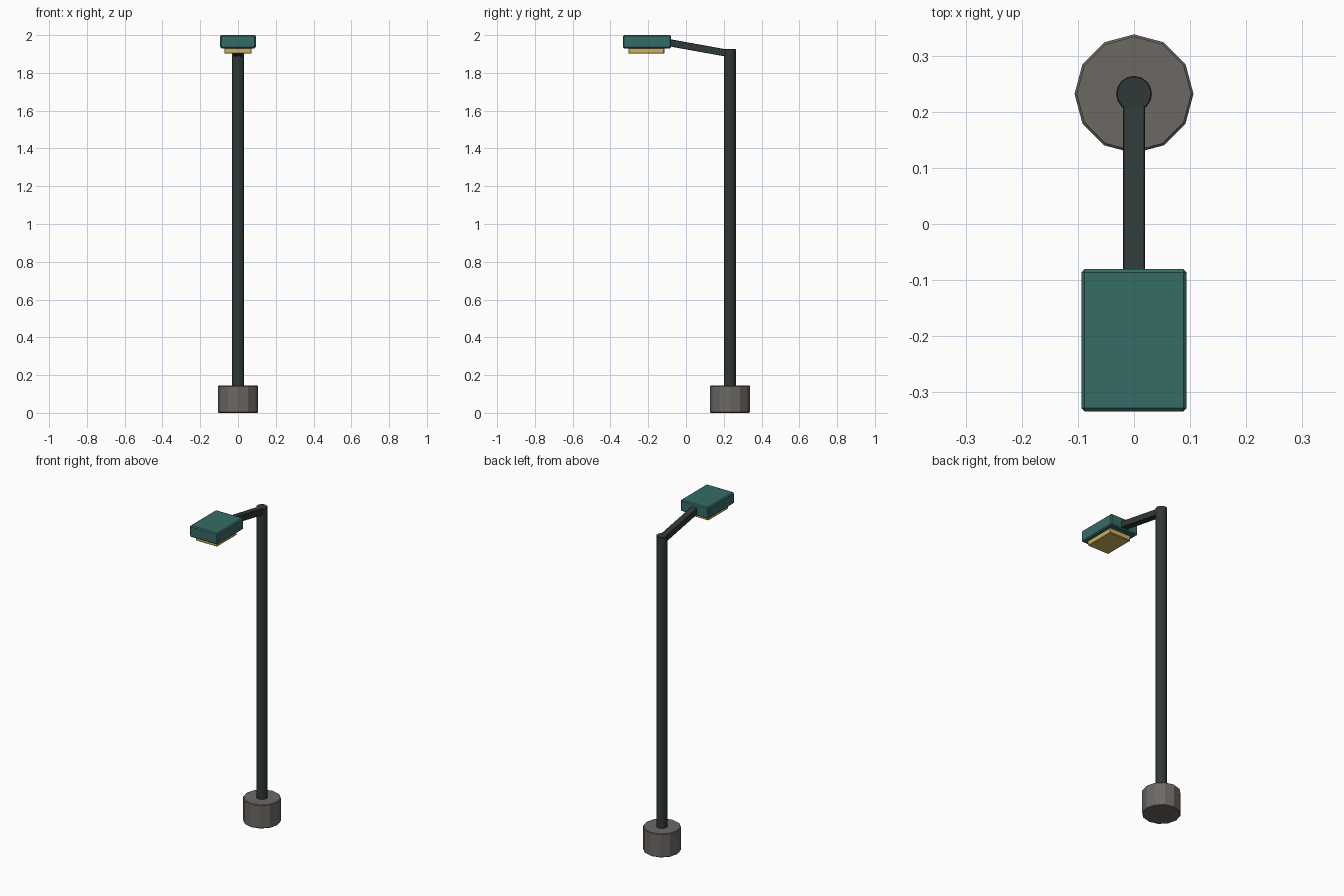
import bpy
import math
from mathutils import Vector

cube = bpy.data.objects.get("Cube")
if cube:
    bpy.data.objects.remove(cube, do_unlink=True)


def material(name, color):
    mat = bpy.data.materials.new(name)
    mat.use_nodes = True
    mat.diffuse_color = (*color, 1)
    mat.node_tree.nodes["Principled BSDF"].inputs["Base Color"].default_value = (*color, 1)
    return mat


concrete = material("concrete grey", (0.15, 0.138, 0.127))
iron = material("dark iron", (0.028, 0.041, 0.038))
teal = material("teal paint", (0.037, 0.15, 0.133))
amber = material("amber lens", (0.62, 0.44, 0.115))


def finish(name, mat, bevel):
    obj = bpy.context.object
    obj.name = name
    obj.data.materials.append(mat)
    mod = obj.modifiers.new("soft edges", 'BEVEL')
    mod.width = bevel
    mod.segments = 1
    mod.limit_method = 'ANGLE'
    mod.angle_limit = math.radians(40)
    return obj


def cylinder(name, mat, sides, radius, y, bottom, top, bevel):
    bpy.ops.mesh.primitive_cylinder_add(vertices=sides, radius=radius, depth=top - bottom,
                                        location=(0, y, (bottom + top) / 2))
    return finish(name, mat, bevel)


def box(name, mat, size, center, bevel, tilt=0):
    bpy.ops.mesh.primitive_cube_add(size=1, location=center, rotation=(tilt, 0, 0))
    bpy.context.object.scale = size
    bpy.ops.object.transform_apply(location=False, rotation=False, scale=True)
    return finish(name, mat, bevel)


# Footing and pole
POLE_Y = 0.232
cylinder("base", concrete, 12, 0.106, POLE_Y, 0, 0.145, 0.004)
cylinder("pole", iron, 16, 0.032, POLE_Y, 0.1, 1.926, 0.002)

# Sloping arm, running from the pole into the lamp head
start, end = Vector((0, POLE_Y, 1.902)), Vector((0, -0.207, 1.981))
span = end - start
box("arm", iron, (0.04, span.length, 0.038), (start + end) / 2, 0.002,
    math.atan2(-span.z, -span.y))

# Lamp head with its lens underneath
box("lamp_head", teal, (0.188, 0.254, 0.07), (0, -0.207, 1.965), 0.006)
box("lens", amber, (0.144, 0.19, 0.04), (0, -0.21, 1.922), 0.003)
